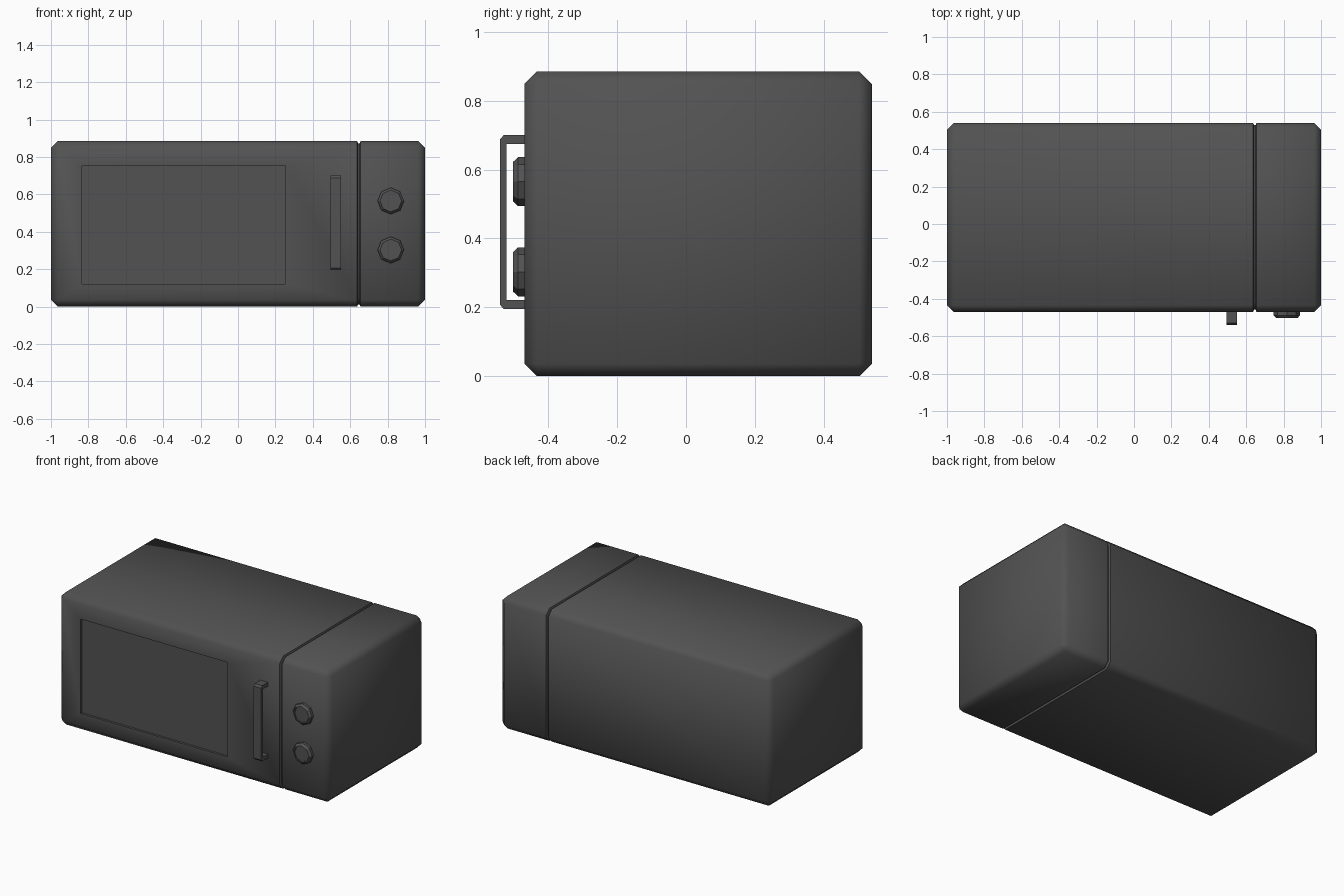
import bpy, bmesh, math

if "Cube" in bpy.data.objects:
    bpy.data.objects.remove(bpy.data.objects["Cube"])

mat = bpy.data.materials.new("charcoal grey")
mat.diffuse_color = (0.085, 0.085, 0.085, 1)
mat.use_nodes = True
mat.node_tree.nodes["Principled BSDF"].inputs["Base Color"].default_value = mat.diffuse_color


def finish(bm, name, angle):
    bmesh.ops.remove_doubles(bm, verts=bm.verts, dist=1e-5)
    bmesh.ops.recalc_face_normals(bm, faces=bm.faces)
    me = bpy.data.meshes.new(name)
    bm.to_mesh(me)
    bm.free()
    me.materials.append(mat)
    ob = bpy.data.objects.new(name, me)
    bpy.context.collection.objects.link(ob)
    bpy.ops.object.select_all(action='DESELECT')
    ob.select_set(True)
    bpy.context.view_layer.objects.active = ob
    bpy.ops.object.shade_smooth_by_angle(angle=math.radians(angle))
    return ob


def loft(bm, rings):
    """Skin a list of closed rings and cap both ends."""
    vs = [[bm.verts.new(p) for p in r] for r in rings]
    n = len(vs[0])
    for a, b in zip(vs, vs[1:]):
        for i in range(n):
            bm.faces.new((a[i], a[(i + 1) % n], b[(i + 1) % n], b[i]))
    bm.faces.new(vs[0])
    bm.faces.new(vs[-1])


# Cabinet: chamfered box with a shallow seam groove running round it
Y0, Y1, Z0, Z1, C = -0.47, 0.54, 0.0, 0.885, 0.036


def section(x, inset, c):
    y0, y1, z0, z1 = Y0 + inset, Y1 - inset, Z0 + inset, Z1 - inset
    return [(x, y, z) for y, z in (
        (y0 + c, z0), (y1 - c, z0), (y1, z0 + c), (y1, z1 - c),
        (y1 - c, z1), (y0 + c, z1), (y0, z1 - c), (y0, z0 + c))]


bm = bmesh.new()
loft(bm, [section(-1, C, 0), section(-1 + C, 0, C), section(0.637, 0, C),
          section(0.642, 0.012, C), section(0.65, 0.012, C),
          section(0.655, 0, C), section(1 - C, 0, C), section(1, C, 0)])
bmesh.ops.remove_doubles(bm, verts=bm.verts, dist=1e-5)
bmesh.ops.recalc_face_normals(bm, faces=bm.faces)

# Door window: inset the front door face, then recess it
door = max((f for f in bm.faces if f.normal.y < -0.99 and
            f.calc_center_median().x < 0), key=lambda f: f.calc_area())
bmesh.ops.inset_individual(bm, faces=[door], thickness=0.05)
mid = door.calc_center_median()
for v in door.verts:
    v.co.x = -0.833 if v.co.x < mid.x else 0.253
    v.co.z = 0.122 if v.co.z < mid.z else 0.752
pane = bmesh.ops.extrude_discrete_faces(bm, faces=[door])['faces'][0]
for v in pane.verts:
    v.co.y += 0.015
finish(bm, "cabinet", 50)

# Door handle: U-shaped side profile extruded across x
profile = [(-0.46, 0.195), (-0.53, 0.195), (-0.541, 0.208), (-0.541, 0.687),
           (-0.53, 0.70), (-0.46, 0.70), (-0.46, 0.674), (-0.521, 0.674),
           (-0.521, 0.221), (-0.46, 0.221)]
bm = bmesh.new()
loft(bm, [[(x, y, z) for y, z in profile] for x in (0.495, 0.55)])
finish(bm, "door_handle", 30)

# Control knobs: eight-sided, chamfered, with a slightly sunken cap
for name, z in (("upper_knob", 0.565), ("lower_knob", 0.303)):
    bm = bmesh.new()
    loft(bm, [[(0.817 + r * math.cos(k * math.pi / 4), y,
                z + r * math.sin(k * math.pi / 4)) for k in range(8)]
              for r, y in ((0.071, -0.46), (0.071, -0.488), (0.058, -0.502),
                           (0.051, -0.502), (0.051, -0.496))])
    finish(bm, name, 30)
